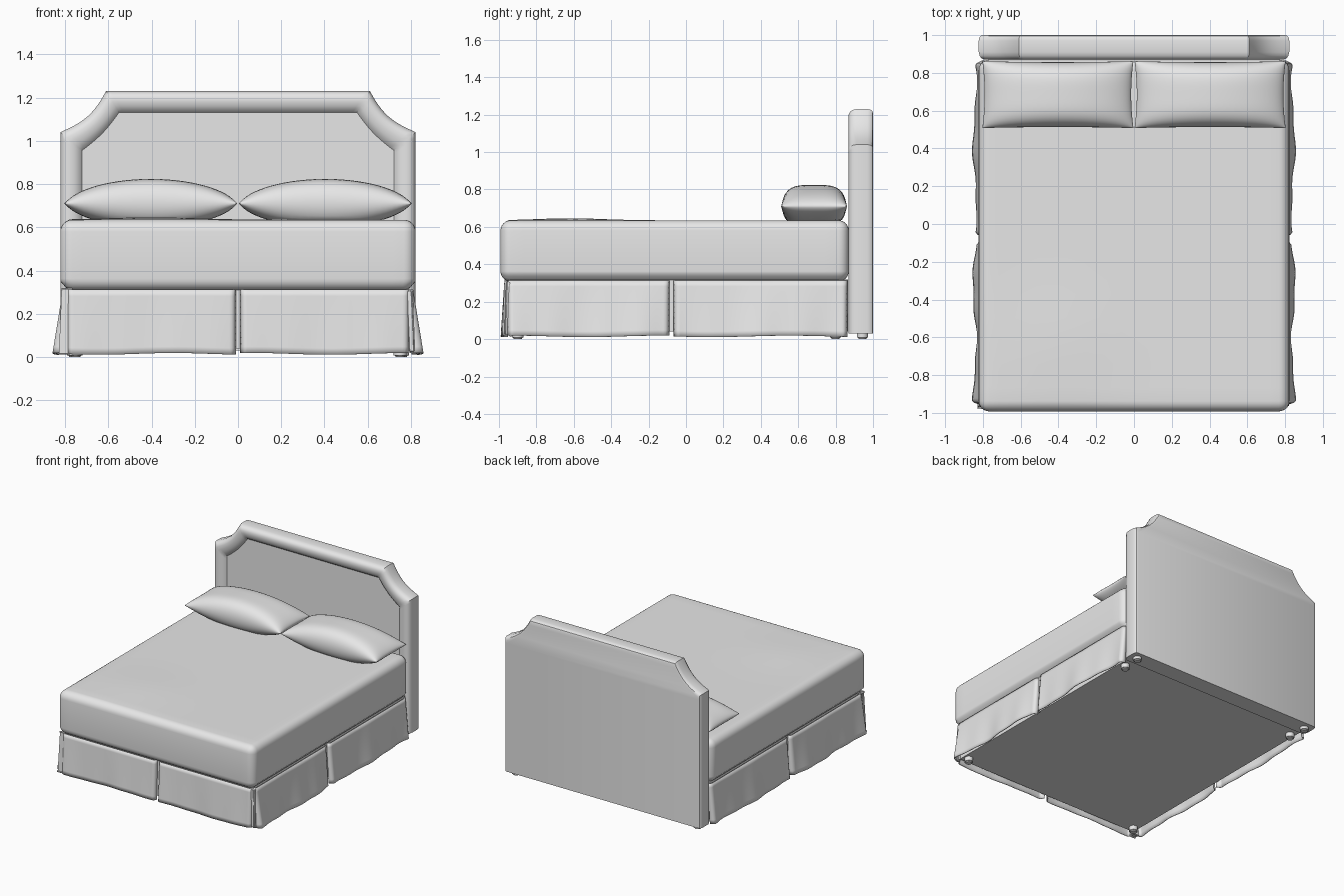
import bpy, bmesh, math
from mathutils import Vector

if "Cube" in bpy.data.objects:
    bpy.data.objects.remove(bpy.data.objects["Cube"], do_unlink=True)

fabric = bpy.data.materials.new("light grey fabric")
fabric.use_nodes = True
GREY = (0.8, 0.8, 0.8, 1)
fabric.diffuse_color = GREY
for node in fabric.node_tree.nodes:
    if node.type == "BSDF_PRINCIPLED":
        node.inputs["Base Color"].default_value = GREY


def finish(name, bm, angle=40, thickness=0):
    bmesh.ops.recalc_face_normals(bm, faces=bm.faces)
    mesh = bpy.data.meshes.new(name)
    bm.to_mesh(mesh)
    bm.free()
    mesh.materials.append(fabric)
    obj = bpy.data.objects.new(name, mesh)
    bpy.context.collection.objects.link(obj)
    if thickness:
        solid = obj.modifiers.new("cloth thickness", "SOLIDIFY")
        solid.thickness = thickness
        solid.offset = 0
    bpy.ops.object.select_all(action="DESELECT")
    obj.select_set(True)
    bpy.context.view_layer.objects.active = obj
    bpy.ops.object.shade_smooth_by_angle(angle=math.radians(angle))
    return obj


def sheet(bm, nu, nv, point):
    """Add a grid of quads whose corners come from point(u, v), both 0..1."""
    rows = [[bm.verts.new(point(i / nu, j / nv)) for i in range(nu + 1)]
            for j in range(nv + 1)]
    for a, b in zip(rows, rows[1:]):
        for i in range(nu):
            bm.faces.new((a[i], a[i + 1], b[i + 1], b[i]))


def box(low, high):
    bm = bmesh.new()
    bmesh.ops.create_cube(bm, size=1)
    low, high = Vector(low), Vector(high)
    for v in bm.verts:
        v.co = (low + high) / 2 + v.co * (high - low)
    return bm


def foot(name, x, y, top):
    bm = bmesh.new()
    bmesh.ops.create_cone(bm, cap_ends=True, segments=20, radius1=0.03,
                          radius2=0.03, depth=top)
    for v in bm.verts:
        v.co += Vector((x, y, top / 2))
    rim = [e for e in bm.edges if all(v.co.z < 0.001 for v in e.verts)]
    bmesh.ops.bevel(bm, geom=rim, offset=0.008, segments=3, affect="EDGES")
    finish(name, bm)


# Box base hidden behind the skirt
finish("bed_base", box((-0.79, -0.95, 0.04), (0.79, 0.865, 0.32)))

# Mattress with soft edges and a slightly crowned, gently rumpled top
bm = box((-0.822, -0.992, 0.308), (0.822, 0.87, 0.635))
bmesh.ops.bevel(bm, geom=bm.edges[:], offset=0.055, segments=6, profile=0.5,
                affect="EDGES")
for axis, size in ((0, 0.82), (1, 0.99)):
    for k in range(1, 16):
        at, normal = Vector(), Vector()
        at[axis] = size * (k / 8 - 1)
        normal[axis] = 1
        bmesh.ops.bisect_plane(bm, geom=bm.verts[:] + bm.edges[:] + bm.faces[:],
                               plane_co=at, plane_no=normal)
for v in bm.verts:
    if v.co.z > 0.63:
        d = ((v.co.x + 0.4) / 0.3) ** 2 + ((v.co.y + 0.62) / 0.25) ** 2
        v.co.z += 0.011 * math.exp(-d)
    elif v.co.z < 0.34:
        v.co.x *= 0.992
finish("mattress", bm, 50)


# Headboard: matching outer and inner outlines with scooped shoulders
def outline(half_width, shoulder, corner, top, dip):
    side = [Vector((half_width, 0.03)), Vector((half_width, shoulder - 0.02))]
    a, b = Vector((half_width, shoulder)), Vector((corner, top))
    inward = Vector((-1, -1)).normalized()
    for i in range(13):
        t = i / 12
        side.append(a.lerp(b, t) + inward * dip * math.sin(math.pi * t))
    side.append(Vector((corner - 0.02, top)))
    return side + [Vector((-p.x, p.y)) for p in reversed(side)]


outer = outline(0.822, 1.04, 0.61, 1.23, 0.03)
inner = outline(0.722, 0.955, 0.55, 1.132, 0.012)
# Share of the way inward, and depth, from the back round to the panel
section = [(0.22, 1.0), (0.1, 0.996), (0.03, 0.986), (0, 0.97), (0, 0.91),
           (0.05, 0.89), (0.15, 0.877), (0.3, 0.87), (0.5, 0.87),
           (0.7, 0.875), (0.88, 0.885), (1, 0.9)]
bm = bmesh.new()
rings = []
for t, y in section:
    ring = []
    for p, q in zip(outer, inner):
        c = p.lerp(q, t)
        ring.append(bm.verts.new((c.x, y, c.y)))
    rings.append(ring)
count = len(outer)
for a, b in zip(rings, rings[1:]):
    for i in range(count):
        j = (i + 1) % count
        bm.faces.new((a[i], a[j], b[j], b[i]))
bm.faces.new(rings[0])
bm.faces.new(rings[-1])
finish("headboard", bm, 35)


# Pillows: two puffed sheets meeting in a seam
def pillow(name, side):
    bm = bmesh.new()
    for up in (True, False):
        def point(s, t):
            u, v = -math.cos(math.pi * s), -math.cos(math.pi * t)
            puff = max(0, 1 - u * u) ** 0.6 * max(0, 1 - v ** 4) ** 0.5
            z = 0.71 + 0.114 * puff if up else max(0.632, 0.71 - 0.11 * puff)
            x = 0.403 + 0.4 * u * (1 - 0.03 * (1 - v * v))
            y = 0.685 + 0.177 * v * (1 - 0.03 * (1 - u * u))
            return (side * x, y, z)
        sheet(bm, 32, 24, point)
    bmesh.ops.remove_doubles(bm, verts=bm.verts[:], dist=0.0004)
    finish(name, bm, 70)


# Skirt panels: flared cloth with rippled hems and ends tucked into the pleats
def skirt(name, start, end, outward, flare, phase):
    start, end, outward = Vector(start), Vector(end), Vector(outward)

    def point(s, t):
        drop = 1 - t
        wave = 1 + 0.3 * math.sin(9 * s + phase) + 0.12 * math.sin(23 * s + phase)
        tuck = max(0, 1 - min(s, 1 - s) / 0.025) ** 2
        push = flare * drop * wave * (1 - 0.5 * tuck) - 0.02 * tuck
        p = start.lerp(end, s) + outward * push
        p.z = 0.015 + 0.297 * t + 0.004 * drop * math.sin(7 * s + phase)
        return p

    bm = bmesh.new()
    sheet(bm, 80, 10, point)
    finish(name, bm, 50, 0.006)


for side, word in ((1, "left"), (-1, "right")):
    pillow(word + "_pillow", side)
    skirt(word + "_front_skirt", (side * 0.012, -0.968, 0),
          (side * 0.79, -0.968, 0), (0, -1, 0), 0.014, side)
    skirt(word + "_side_skirt_fore", (side * 0.807, -0.955, 0),
          (side * 0.807, -0.09, 0), (side, 0, 0), 0.034, 1.3)
    skirt(word + "_side_skirt_aft", (side * 0.807, -0.065, 0),
          (side * 0.807, 0.862, 0), (side, 0, 0), 0.034, 3.2)
    # Narrow corner fold between the front and side panels
    bm = box((0.775, -0.962, 0.02), (0.808, -0.93, 0.312))
    for v in bm.verts:
        v.co.x *= side
        if v.co.z < 0.1:
            v.co.x += side * 0.012
            v.co.y -= 0.01
    bmesh.ops.bevel(bm, geom=bm.edges[:], offset=0.008, segments=3, affect="EDGES")
    finish(word + "_corner_pleat", bm)
    foot(word + "_front_foot", side * 0.75, -0.9, 0.045)
    foot(word + "_rear_foot", side * 0.75, 0.8, 0.045)
    foot(word + "_headboard_foot", side * 0.76, 0.943, 0.04)
